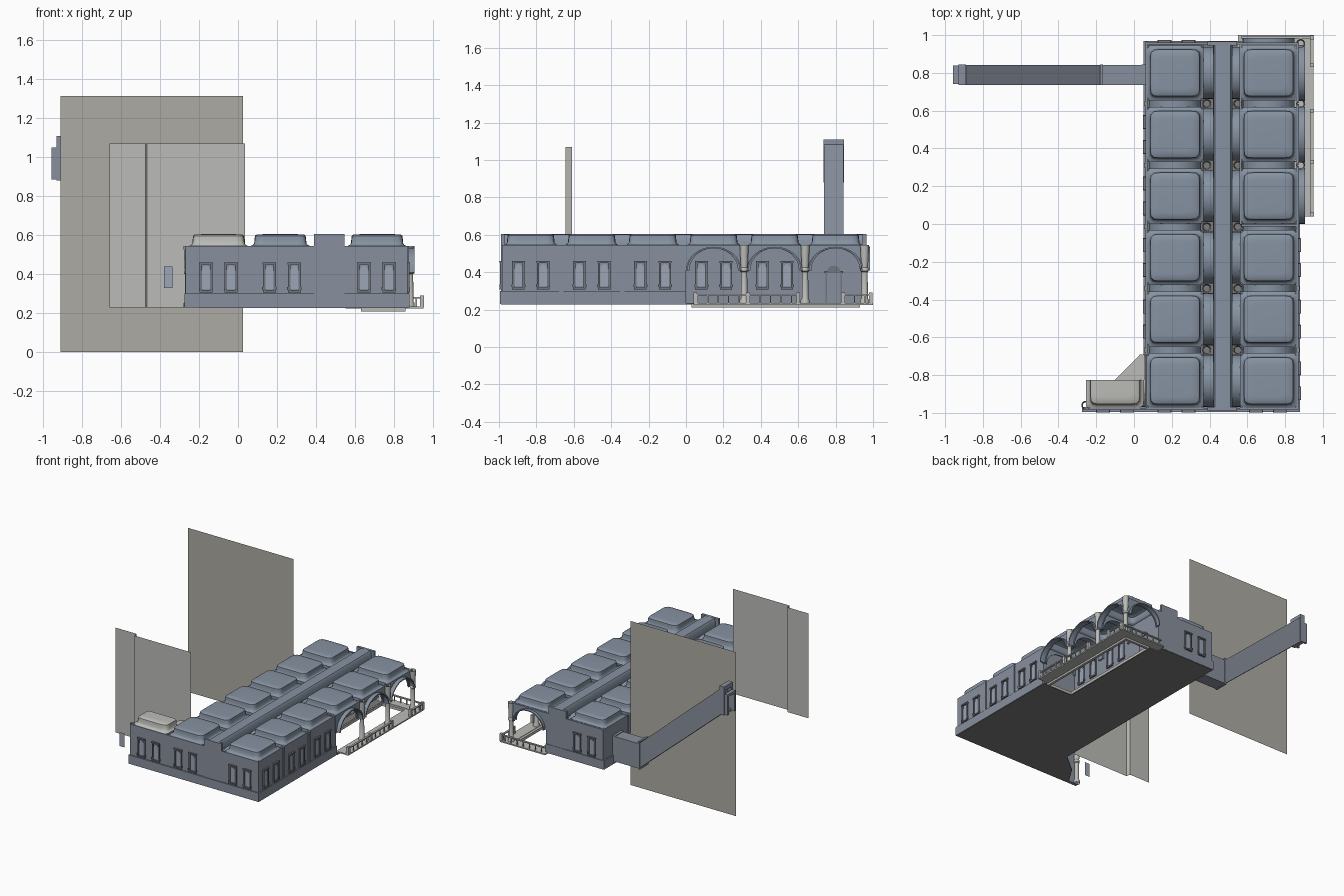
import bpy, bmesh, math
from mathutils import Vector

if "Cube" in bpy.data.objects:
    bpy.data.objects.remove(bpy.data.objects["Cube"])

def mat(name, c):
    m = bpy.data.materials.new(name)
    m.diffuse_color = (*c, 1)
    m.use_nodes = True
    m.node_tree.nodes["Principled BSDF"].inputs["Base Color"].default_value = m.diffuse_color
    return m

WALL = mat("slate_wall", (.25, .28, .34))
VAULT = mat("blue_vault", (.24, .29, .36))
TRIM = mat("dark_trim", (.17, .18, .21))
GLASS = mat("window_glass", (.34, .38, .47))
STONE = mat("pale_stone", (.5, .5, .48))
FLOOR = mat("floor_dark", (.2, .2, .2))
BACK = mat("olive_panel", (.42, .41, .37))

def finish(name, bm, m, smooth=False):
    bmesh.ops.recalc_face_normals(bm, faces=bm.faces)
    me = bpy.data.meshes.new(name)
    bm.to_mesh(me)
    bm.free()
    me.materials.append(m)
    ob = bpy.data.objects.new(name, me)
    bpy.context.collection.objects.link(ob)
    if smooth:
        bpy.context.view_layer.objects.active = ob
        ob.select_set(True)
        bpy.ops.object.shade_smooth_by_angle(angle=math.radians(40))
        ob.select_set(False)
    return ob

def add_box(bm, x0, x1, y0, y1, z0, z1):
    vs = bmesh.ops.create_cube(bm, size=1)["verts"]
    for v in vs:
        v.co = Vector(((x0, x1)[v.co.x > 0], (y0, y1)[v.co.y > 0], (z0, z1)[v.co.z > 0]))

def boxes(name, m, *dims):
    bm = bmesh.new()
    for d in dims:
        add_box(bm, *d)
    return finish(name, bm, m)

def add_prism(bm, pts, vec):
    f = bm.faces.new([bm.verts.new(p) for p in pts])
    r = bmesh.ops.extrude_face_region(bm, geom=[f])
    bmesh.ops.translate(bm, verts=[v for v in r["geom"] if isinstance(v, bmesh.types.BMVert)], vec=vec)

def add_quad(bm, pts):
    bm.faces.new([bm.verts.new(p) for p in pts])

# Places a (u, z) outline on a vertical plane; axis is the plane normal
def place(axis, pos, u, z):
    return (pos, u, z) if axis == "x" else (u, pos, z)

SPRING, TOP = .41, .545
def curve(c, hw, rise, n=16):
    return [(c + hw * math.cos(math.pi * i / n), SPRING + rise * math.sin(math.pi * i / n)) for i in range(n + 1)]

def arch_panel(bm, axis, pos, c, half, thick):
    pts = [(c + half, SPRING)] + curve(c, half - .02, .118) + [(c - half, SPRING), (c - half, TOP), (c + half, TOP)]
    add_prism(bm, [place(axis, pos, *p) for p in pts], (thick, 0, 0) if axis == "x" else (0, thick, 0))

def arch_band(bm, axis, pos, c, hw, depth):
    pts = curve(c, hw, .118) + curve(c, hw + .008, .126)[::-1]
    add_prism(bm, [place(axis, pos, *p) for p in pts], (depth, 0, 0) if axis == "x" else (0, depth, 0))

# Cushion-shaped vault cap, open underneath
def pillow(name, cx, cy, m, cut=None):
    bm = bmesh.new()
    prev, n = None, 48
    for s, z, e in [(.152, .53, 16), (.152, .545, 16), (.14, .55, 14), (.134, .558, 12), (.132, .58, 11), (.13, .597, 10), (.122, .603, 8), (.09, .605, 6)]:
        ring = []
        for i in range(n):
            a = 2 * math.pi * (i + .5) / n
            c, d = math.cos(a), math.sin(a)
            r = s / (abs(c) ** e + abs(d) ** e) ** (1 / e)
            ring.append(bm.verts.new((cx + r * c, cy + .95 * r * d, z)))
        if prev:
            for i in range(n):
                bm.faces.new((prev[i], prev[(i + 1) % n], ring[(i + 1) % n], ring[i]))
        prev = ring
    bm.faces.new(prev)
    if cut is not None:
        bmesh.ops.bisect_plane(bm, geom=bm.verts[:] + bm.edges[:] + bm.faces[:],
                               plane_co=(0, cut, 0), plane_no=(0, 1, 0), clear_outer=True)
    finish(name, bm, m, True)

# Turned column with base and capital
def column(name, x, y, m):
    bm = bmesh.new()
    prev, n = None, 16
    for r, z in [(.024, .23), (.024, .25), (.018, .26), (.016, .4), (.022, .405), (.022, .42), (.018, .425), (.022, .5), (.024, .545)]:
        ring = [bm.verts.new((x + r * math.cos(2 * math.pi * i / n), y + r * math.sin(2 * math.pi * i / n), z)) for i in range(n)]
        for i in range(n):
            if prev:
                bm.faces.new((prev[i], prev[(i + 1) % n], ring[(i + 1) % n], ring[i]))
        prev = ring
    finish(name, bm, m, True)

# Framed window: out is +1 or -1 along the wall normal
def window(axis, pos, c, out):
    def bar(bm, u0, u1, z0, z1, d):
        a, b = sorted((pos, pos + out * d))
        add_box(bm, *((a, b, u0, u1) if axis == "x" else (u0, u1, a, b)), z0, z1)
    fr = bmesh.new()
    for s in (-1, 1):
        u = c + s * .027
        bar(fr, u - .006, u + .006, .315, .45, .009)
        bar(fr, c + s * .033 - .004, c + s * .033 + .004, .32, .335, .012)
    bar(fr, c - .035, c + .035, .45, .461, .013)
    bar(fr, c - .033, c + .033, .307, .318, .012)
    finish("window_frame", fr, TRIM)
    gl = bmesh.new()
    pts = [(c + .02, .325)] + [(c + .02 * math.cos(t * math.pi / 8), .415 + .028 * math.sin(t * math.pi / 8)) for t in range(9)] + [(c - .02, .325)]
    add_prism(gl, [place(axis, pos, *p) for p in pts], (out * .004, 0, 0) if axis == "x" else (0, out * .004, 0))
    finish("window_glass", gl, GLASS)

BAYS = [-.83 + .326 * i for i in range(6)]
JOINTS = [-.667 + .326 * i for i in range(5)]
LX, RX = .217, .713

# Vault caps, their arched sides and linking bands
sides, bands = bmesh.new(), bmesh.new()
for cy in BAYS:
    for cx in (LX, RX):
        pillow("vault_cap", cx, cy, VAULT)
        for s in (-1, 1):
            arch_panel(sides, "x", cx + s * .149 - .003, cy, .15, .006)
            arch_panel(sides, "y", cy + s * .143 - .003, cx, .15, .006)
    arch_band(bands, "x", .366, cy, .13, .06)
    arch_band(bands, "x", .51, cy, .13, .055)
for jy in JOINTS:
    for cx in (LX, RX):
        arch_band(bands, "y", jy - .021, cx, .13, .042)
    for cx in (.385, .55):
        column("inner_column", cx, jy, STONE)
finish("vault_arch_sides", sides, VAULT, True)
finish("vault_arch_bands", bands, VAULT, True)

# Central corridor roof
spine = bmesh.new()
pr = [(.418, .535), (.42, .59), (.43, .602), (.47, .605), (.51, .602), (.52, .59), (.522, .535), (.512, .535), (.505, .58), (.47, .594), (.435, .58), (.428, .535)]
add_prism(spine, [(x, -.985, z) for x, z in pr], (0, 1.945, 0))
finish("corridor_roof", spine, VAULT, True)

# Walls, plinths and piers
boxes("outer_walls", WALL, (-.27, .87, -.985, -.973, .23, TOP), (.858, .87, -.985, .0, .23, TOP),
      (.06, .072, -.69, .965, .23, TOP), (.06, .57, .95, .962, .23, TOP),
      (.57, .87, -.012, 0, .23, TOP), (.558, .57, 0, .962, .23, TOP))
boxes("plinths", WALL, (-.275, .88, -.995, -.97, .23, .3), (.856, .88, -.995, .0, .23, .3),
      (.05, .07, -.69, .965, .23, .3), (.05, .57, .95, .968, .23, .3))
boxes("end_piers", WALL, (.39, .545, -.99, -.97, .3, .605), (.39, .545, .945, .965, .3, .605))
boxes("wall_pilasters", WALL, *[(.86, .876, j - .012, j + .012, .3, TOP) for j in JOINTS[:2]],
      *[(.054, .07, j - .012, j + .012, .3, TOP) for j in JOINTS])

# Windows on every side
for cx in (-.1, .225, .71):
    for s in (-1, 1):
        window("y", -.985, cx + s * .064, -1)
for s in (-1, 1):
    window("y", .962, .225 + s * .064, 1)
    for i, cy in enumerate(BAYS):
        if i < 5:
            window("x", .87 if i < 3 else .57, cy + s * .066, 1)
        if 0 < i < 5:
            window("x", .06, cy + s * .066, -1)

# Porch door with fanlight
boxes("porch_door", TRIM, (.57, .578, .745, .755, .23, .4), (.57, .578, .825, .835, .23, .4),
      (.57, .58, .74, .84, .395, .405))
boxes("porch_door_leaf", WALL, (.57, .574, .75, .83, .23, .4))
fan = bmesh.new()
add_prism(fan, [(.57, .79 + .035 * math.cos(t * math.pi / 10), .405 + .03 * math.sin(t * math.pi / 10)) for t in range(11)], (.006, 0, 0))
finish("door_fanlight", fan, TRIM)

# Porch arcade: arches, projecting bands and columns
arc = bmesh.new()
for cy in BAYS[3:]:
    arch_panel(arc, "x", .862, cy, .16, .012)
    arch_band(arc, "x", .87, cy, .14, .036)
arch_panel(arc, "y", .95, RX, .155, .012)
arch_band(arc, "y", .96, RX, .13, .025)
finish("porch_arcade", arc, VAULT, True)
for y in (JOINTS[3], JOINTS[4], .955):
    column("porch_column", .882, y, STONE)
column("wing_column", -.255, -.96, STONE)

# Floors
fl = bmesh.new()
add_prism(fl, [(x, y, .228) for x, y in [(-.2, -.99), (.875, -.99), (.875, .02), (.63, .02), (.63, .965), (.055, .965), (.055, -.7), (-.1, -.83)]], (0, 0, .006))
finish("station_floor", fl, FLOOR)
boxes("porch_floor_frame", STONE, (.86, .95, .04, 1.0, .225, .235), (.55, .95, .93, 1.0, .225, .235),
      (.63, .64, .03, .91, .21, .232), (.84, .86, .03, .93, .21, .232), (.63, .86, .03, .04, .21, .232), (.63, .86, .91, .93, .21, .232))

# Porch railing with balusters and posts
rail = [(.935, .95, .04, .6, .275, .283), (.935, .95, .84, .995, .275, .283), (.57, .95, .98, .995, .275, .283)]
for i in range(17):
    y = .06 + .056 * i
    if y < .61 or y > .83:
        rail.append((.939, .946, y - .003, y + .003, .235, .277))
for i in range(7):
    rail.append((.587 + .054 * i, .593 + .054 * i, .984, .991, .235, .277))
for y in (.05, .33, .6, .84, .988):
    rail.append((.932, .954, y - .01, y + .01, .23, .292))
boxes("porch_railing", STONE, *rail)

# Cut-off wing at the front left
pillow("wing_vault", -.1, -.83, STONE, cut=-.825)
wing = bmesh.new()
arch_panel(wing, "x", -.255, -.9, .075, .01)
arch_band(wing, "x", .03, -.83, .13, .03)
add_prism(wing, [(x, y, .535) for x, y in [(-.1, -.825), (.055, -.825), (.055, -.69), (.035, -.69)]], (0, 0, .01))
finish("wing_arches", wing, STONE, True)

# Sloping tunnel rising to the left
tun = bmesh.new()
add_prism(tun, [(x, .737, z) for x, z in [(.06, .25), (-.17, .25), (-.9, .88), (-.9, 1.09), (-.17, .45), (.06, .45)]], (0, .105, 0))
finish("sloping_tunnel", tun, WALL)
boxes("tunnel_collars", WALL, (-.18, -.165, .735, .844, .245, .468), (.04, .06, .735, .844, .24, .455))
boxes("tunnel_end_frame", WALL, (-.93, -.89, .735, .845, 1.075, 1.108), (-.93, -.89, .735, .845, .88, .905),
      (-.93, -.89, .735, .755, .88, 1.108), (-.93, -.89, .825, .845, .88, 1.108),
      (-.957, -.93, .74, .755, .885, 1.04), (-.957, -.93, .825, .84, .885, 1.04), (-.957, -.93, .74, .84, 1.03, 1.05))

# Free-standing flat panels
bm = bmesh.new()
add_quad(bm, [(-.91, .667, 0), (.025, .667, 0), (.025, .667, 1.315), (-.91, .667, 1.315)])
finish("tall_back_panel", bm, BACK)
bm = bmesh.new()
path = [(-.658, -.61), (-.474, -.61), (-.467, -.643), (.035, -.643)]
for (a, b), (c, d) in zip(path, path[1:]):
    add_quad(bm, [(a, b, .23), (c, d, .23), (c, d, 1.07), (a, b, 1.07)])
finish("stepped_panel", bm, STONE)
bm = bmesh.new()
add_quad(bm, [(-.38, -.96, .33), (-.335, -.96, .33), (-.335, -.96, .44), (-.38, -.96, .44)])
finish("loose_window_pane", bm, GLASS)
